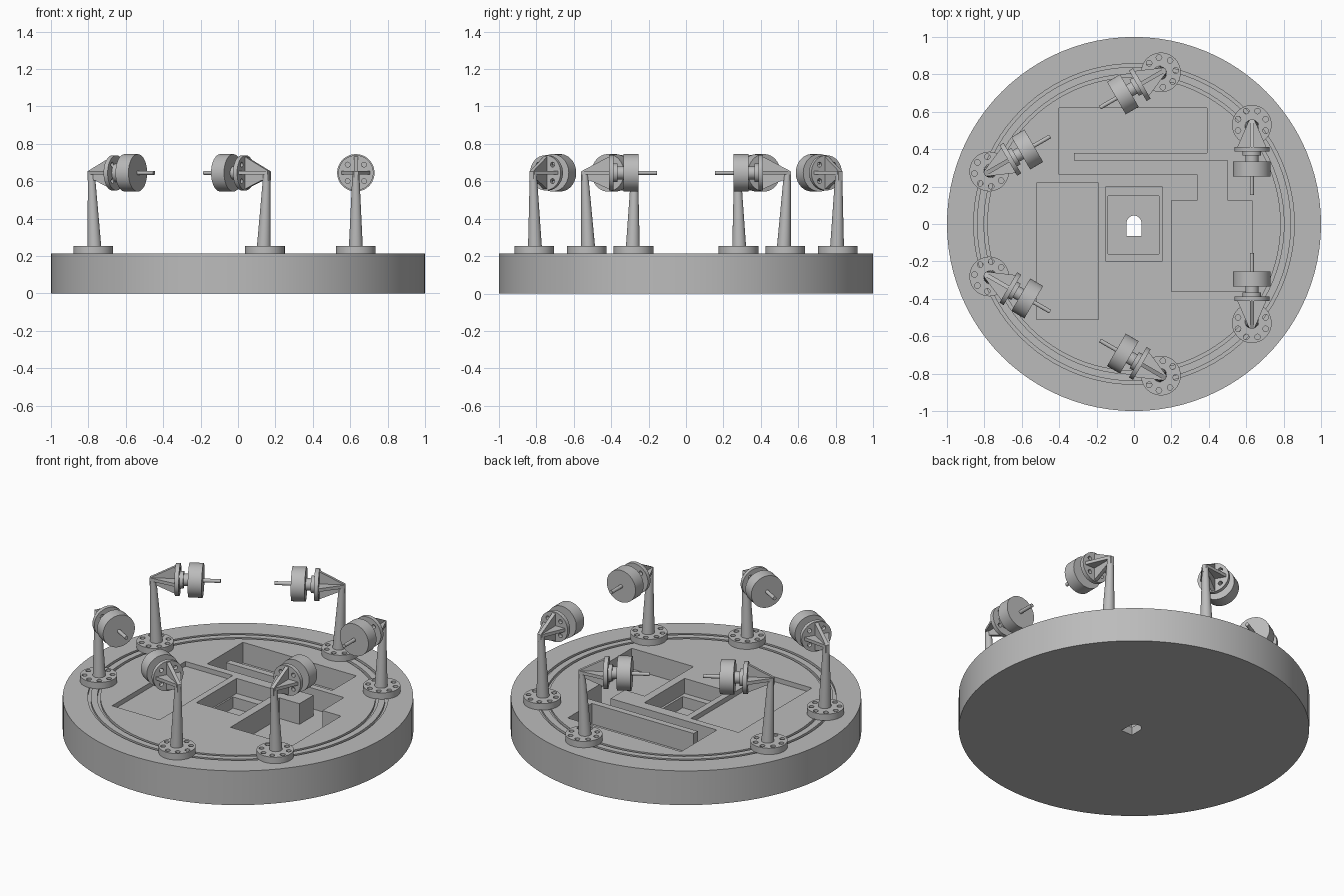
import bpy, bmesh
from math import pi, radians, cos, sin
from mathutils import Matrix, Vector

cube = bpy.data.objects.get("Cube")
if cube:
    bpy.data.objects.remove(cube)

TOP = 0.215      # top of the round platform
AXIS = 0.645     # height of the motor axis

grey = bpy.data.materials.new("plain_grey")
grey.use_nodes = True
grey.diffuse_color = (0.5, 0.5, 0.5, 1)
grey.node_tree.nodes["Principled BSDF"].inputs["Base Color"].default_value = (0.5, 0.5, 0.5, 1)


def to_mesh(name, bm):
    bmesh.ops.recalc_face_normals(bm, faces=bm.faces)
    me = bpy.data.meshes.new(name)
    bm.to_mesh(me)
    bm.free()
    me.materials.append(grey)
    return me


def soften(me):
    me.shade_smooth()
    me.set_sharp_from_angle(angle=radians(30))
    return me


def add(name, me):
    ob = bpy.data.objects.new(name, me)
    bpy.context.scene.collection.objects.link(ob)
    return ob


def upright(r0, r1, z0, z1, x=0, y=0, seg=32):
    bm = bmesh.new()
    bmesh.ops.create_cone(bm, cap_ends=True, segments=seg, radius1=r0, radius2=r1, depth=z1 - z0,
                          matrix=Matrix.Translation((x, y, (z0 + z1) / 2)))
    return bm


def along(r, u0, u1, y=0, z=0, seg=32):
    # cylinder along the motor axis (local x)
    bm = upright(r, r, u0, u1, seg=seg)
    bm.transform(Matrix.Translation((0, y, AXIS + z)) @ Matrix.Rotation(pi / 2, 4, 'Y'))
    return bm


def prism(pts, lo, hi):
    bm = bmesh.new()
    face = bm.faces.new([bm.verts.new((x, y, lo)) for x, y in pts])
    ext = bmesh.ops.extrude_face_region(bm, geom=[face])
    bmesh.ops.translate(bm, vec=(0, 0, hi - lo),
                        verts=[v for v in ext["geom"] if isinstance(v, bmesh.types.BMVert)])
    return bm


def box(x0, x1, y0, y1):
    return [(x0, y0), (x1, y0), (x1, y1), (x0, y1)]


def cut(name, me, cutters):
    # subtract each cutter and return the finished mesh
    ob = add(name, me)
    helpers = []
    for i, bm in enumerate(cutters):
        helper = add("cutter", to_mesh("cutter", bm))
        helper.hide_render = True
        helpers.append(helper)
        mod = ob.modifiers.new("cut", 'BOOLEAN')
        mod.operation, mod.solver, mod.object = 'DIFFERENCE', 'EXACT', helper
    bpy.context.view_layer.update()
    result = bpy.data.meshes.new_from_object(ob.evaluated_get(bpy.context.evaluated_depsgraph_get()))
    for item in helpers + [ob]:
        bpy.data.objects.remove(item)
    return soften(result)


# Platform: turned profile with two thin ring grooves
profile = [(0, 0), (1, 0), (1, TOP)]
for outer, inner in ((0.857, 0.84), (0.802, 0.785)):
    profile += [(outer, TOP), (outer, TOP - 0.015), (inner, TOP - 0.015), (inner, TOP)]
profile.append((0, TOP))
bm = bmesh.new()
vs = [bm.verts.new((r, 0, z)) for r, z in profile]
es = [bm.edges.new(pair) for pair in zip(vs, vs[1:])]
bmesh.ops.spin(bm, geom=vs + es, cent=(0, 0, 0), axis=(0, 0, 1), angle=2 * pi, steps=96, use_merge=True)
bmesh.ops.remove_doubles(bm, verts=bm.verts, dist=0.0001)

# Recesses in the platform: stepped deep pocket with a wall, side pocket, centre well
deep = [(-0.4, 0.62), (-0.4, 0.265), (0.34, 0.265), (0.34, 0.125), (0.2, 0.125), (0.2, -0.36),
        (0.63, -0.36), (0.63, 0.125), (0.5, 0.125), (0.5, 0.34), (-0.32, 0.34), (-0.32, 0.38),
        (0.39, 0.38), (0.39, 0.62)]
arch = [(-0.04, -0.065), (0.04, -0.065)] + [
    (0.04 * cos(pi * i / 12), 0.005 + 0.04 * sin(pi * i / 12)) for i in range(13)]
platform = cut("platform", to_mesh("platform", bm), [
    prism(deep, 0.085, 0.3),
    prism(box(-0.52, -0.19, -0.51, 0.22), 0.185, 0.3),
    prism(box(-0.15, 0.15, -0.2, 0.2), 0.12, 0.3),
    prism(box(-0.14, 0.135, -0.16, 0.15), 0.05, 0.3),
    prism(arch, -0.1, 0.3),
])
add("platform", platform)


def around(count, radius, start=0):
    return [(radius * cos(start + 2 * pi * i / count), radius * sin(start + 2 * pi * i / count))
            for i in range(count)]


# Arm parts, pointing along local +x from the foot centre
parts = {}
parts["foot_flange"] = cut("foot_flange", to_mesh("foot_flange", upright(0.106, 0.106, TOP, 0.255, seg=48)),
                           [upright(0.015, 0.015, TOP - 0.1, 0.3, x, y, 16)
                            for x, y in around(8, 0.08, pi / 8)])

# Post leans so that its outer side stays vertical
bm = upright(0.037, 0.018, 0.25, 0.652)
for v in bm.verts:
    v.co.x += 0.007 - 0.019 * (v.co.z - 0.25) / 0.402
parts["post"] = soften(to_mesh("post", bm))

# Crossed ribs joining post and mounting plate
bm = prism([(-0.03, 0.008), (0.125, 0.09), (0.125, -0.09), (0.015, -0.04), (-0.03, -0.04)], -0.011, 0.011)
bm.transform(Matrix.Translation((0, 0, AXIS)) @ Matrix.Rotation(pi / 2, 4, 'X'))
parts["upright_rib"] = to_mesh("upright_rib", bm)
bm = prism([(-0.025, -0.015), (0.125, -0.08), (0.125, 0.08), (-0.025, 0.015)], AXIS - 0.01, AXIS + 0.01)
parts["level_rib"] = to_mesh("level_rib", bm)

parts["mounting_plate"] = cut("mounting_plate", to_mesh("mounting_plate", along(0.094, 0.118, 0.143, seg=48)),
                              [along(0.013, 0.05, 0.2, y, z, 16) for y, z in around(4, 0.062, pi / 4)])
for name, radius, u0, u1 in (("collar", 0.05, 0.14, 0.165), ("neck", 0.035, 0.16, 0.2),
                             ("motor", 0.1, 0.195, 0.275), ("shaft", 0.011, 0.27, 0.376)):
    parts[name] = soften(to_mesh(name, along(radius, u0, u1, seg=48)))

# Three pairs of arms, each pair mirrored front to back
for turn in range(3):
    spot = Matrix.Rotation(turn * 2 * pi / 3, 3, 'Z') @ Vector((0.63, -0.53, 0))
    heading = pi / 2 + turn * 2 * pi / 3
    for side, flip in (("a", 1), ("b", -1)):
        place = (Matrix.Translation((spot.x, spot.y * flip, 0))
                 @ Matrix.Rotation(heading * flip, 4, 'Z'))
        for name, me in parts.items():
            add(f"{name}_{turn + 1}{side}", me).matrix_world = place
